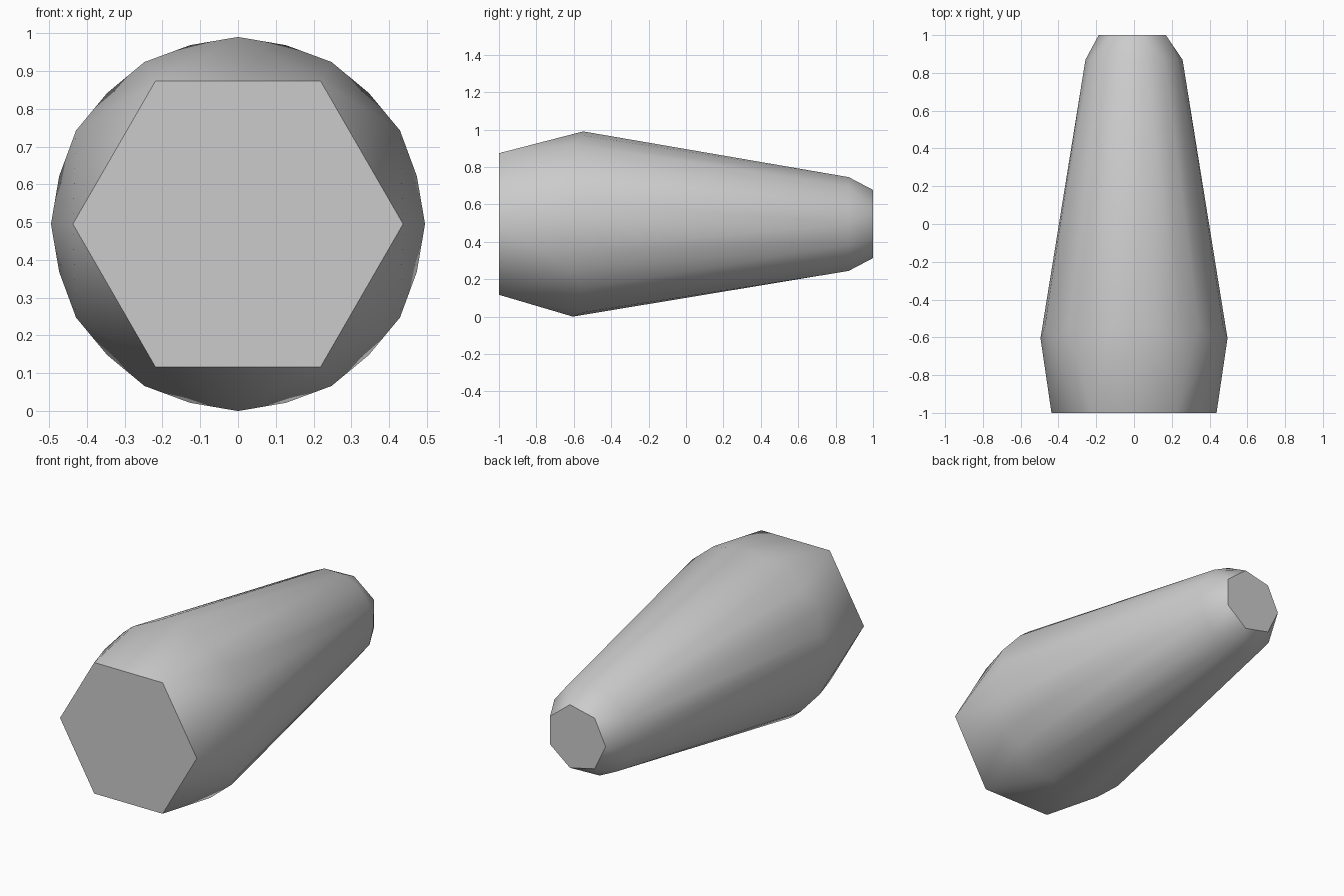
import bpy
import bmesh
from math import cos, sin, radians

cube = bpy.data.objects.get("Cube")
if cube:
    bpy.data.objects.remove(cube, do_unlink=True)

AXIS_Z = 0.495


def ring(bm, sides, radius, y, start=0.0):
    """Add a regular ring of points around the long axis."""
    verts = []
    for i in range(sides):
        a = radians(start + 360 * i / sides)
        verts.append(bm.verts.new((radius * cos(a), y, AXIS_Z + radius * sin(a))))
    return verts


# Plain grey surface
grey = bpy.data.materials.new("plain grey")
grey.use_nodes = True
colour = (0.6, 0.6, 0.6, 1.0)
grey.diffuse_color = colour
grey.node_tree.nodes["Principled BSDF"].inputs["Base Color"].default_value = colour

# Tapered body: hexagonal front, wide staggered shoulder, seven-sided tip
bm = bmesh.new()
ring(bm, 6, 0.437, -1.0)
shoulder = ring(bm, 12, 0.495, -0.605)
shoulder[3].co.y = -0.55
ring(bm, 12, 0.49, -0.55, 15)
ring(bm, 14, 0.257, 0.87)
ring(bm, 7, 0.187, 1.0, 180 / 7)

# Skin the rings and merge the flat end caps
hull = bmesh.ops.convex_hull(bm, input=bm.verts)
loose = [v for v in bm.verts if not v.link_faces]
bmesh.ops.delete(bm, geom=loose, context='VERTS')
bmesh.ops.dissolve_limit(bm, angle_limit=radians(0.5), verts=bm.verts, edges=bm.edges)
bmesh.ops.recalc_face_normals(bm, faces=bm.faces)

mesh = bpy.data.meshes.new("tapered_body")
bm.to_mesh(mesh)
bm.free()
mesh.materials.append(grey)
body = bpy.data.objects.new("tapered_body", mesh)
bpy.context.collection.objects.link(body)

bpy.ops.object.select_all(action='DESELECT')
body.select_set(True)
bpy.context.view_layer.objects.active = body
bpy.ops.object.shade_smooth_by_angle(angle=radians(30))
